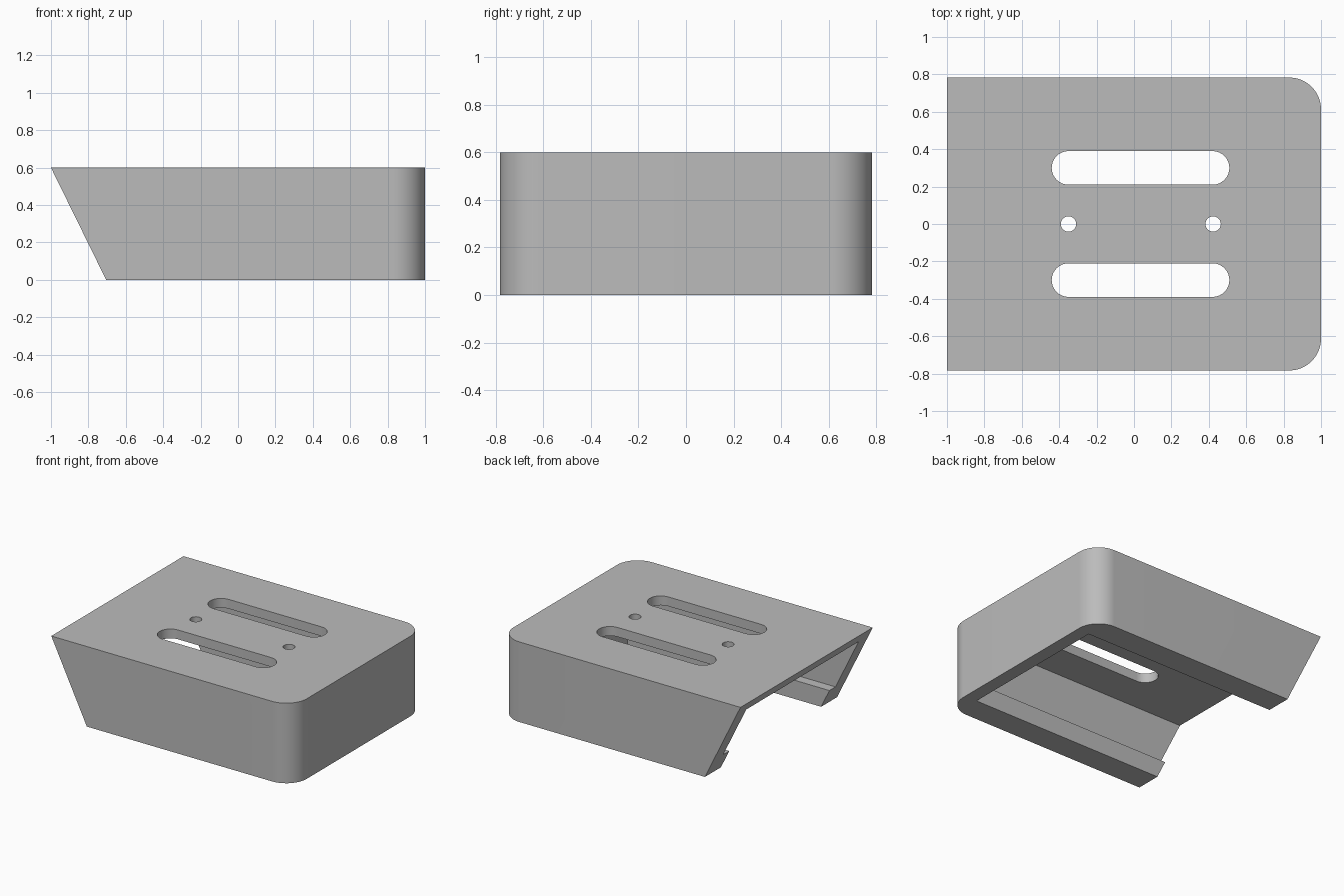
import bpy, bmesh, math
from mathutils import Vector

if "Cube" in bpy.data.objects:
    bpy.data.objects.remove(bpy.data.objects["Cube"], do_unlink=True)

HALF_Y, HEIGHT, SLOPE = 0.783, 0.6, 0.295
CORNER = 0.17

grey = bpy.data.materials.new("light grey")
grey.use_nodes = True
grey.diffuse_color = (0.5, 0.5, 0.5, 1)
grey.node_tree.nodes["Principled BSDF"].inputs["Base Color"].default_value = (0.5, 0.5, 0.5, 1)


def arc(cx, cy, r, start, end, steps):
    """Points on an arc, angles in degrees."""
    return [(cx + r * math.cos(math.radians(start + (end - start) * i / steps)),
             cy + r * math.sin(math.radians(start + (end - start) * i / steps)))
            for i in range(steps + 1)]


def extrude(name, points, direction):
    """Solid made by sweeping a closed flat outline along a direction."""
    bm = bmesh.new()
    face = bm.faces.new([bm.verts.new(p) for p in points])
    swept = bmesh.ops.extrude_face_region(bm, geom=[face])["geom"]
    bmesh.ops.translate(bm, vec=Vector(direction),
                        verts=[g for g in swept if isinstance(g, bmesh.types.BMVert)])
    bmesh.ops.recalc_face_normals(bm, faces=bm.faces)
    mesh = bpy.data.meshes.new(name)
    bm.to_mesh(mesh)
    bm.free()
    mesh.materials.append(grey)
    obj = bpy.data.objects.new(name, mesh)
    bpy.context.collection.objects.link(obj)
    return obj


# Outer block: two rounded corners on +x, leaning end on -x
plan = [(-1, -HALF_Y)]
plan += arc(1 - CORNER, -HALF_Y + CORNER, CORNER, -90, 0, 16)
plan += arc(1 - CORNER, HALF_Y - CORNER, CORNER, 0, 90, 16)
plan += [(-1, HALF_Y)]
cover = extrude("cover_shell", [(x, y, 0) for x, y in plan], (0, 0, HEIGHT))
for v in cover.data.vertices:
    if v.co.x < -0.9 and v.co.z < 0.01:
        v.co.x += SLOPE

# Cavity: open below and at -x, narrower between the two bottom lips
WALL_Y, LIP_Y, LIP_TOP, CEILING = 0.665, 0.593, 0.14, 0.53
side = [(LIP_Y, -0.2), (LIP_Y, LIP_TOP), (WALL_Y, LIP_TOP), (WALL_Y, CEILING)]
section = side + [(-y, z) for y, z in reversed(side)]
cutters = [extrude("cavity_cutter", [(-1.5, y, z) for y, z in section], (2.4, 0, 0))]

# Long slots and screw holes through the top
for y in (-0.3, 0.3):
    outline = arc(0.42, y, 0.09, -90, 90, 16) + arc(-0.35, y, 0.09, 90, 270, 16)
    cutters.append(extrude("slot_cutter", [(a, b, 0.4) for a, b in outline], (0, 0, 0.4)))
for x in (-0.35, 0.423):
    outline = arc(x, 0, 0.041, 0, 360, 24)[:-1]
    cutters.append(extrude("hole_cutter", [(a, b, 0.4) for a, b in outline], (0, 0, 0.4)))

for cutter in cutters:
    cutter.hide_render = True
    mod = cover.modifiers.new("cut", "BOOLEAN")
    mod.operation = "DIFFERENCE"
    mod.solver = "EXACT"
    mod.object = cutter

# Apply the cuts and drop the cutters
bpy.ops.object.select_all(action="DESELECT")
bpy.context.view_layer.objects.active = cover
cover.select_set(True)
for mod in list(cover.modifiers):
    bpy.ops.object.modifier_apply(modifier=mod.name)
for cutter in cutters:
    bpy.data.objects.remove(cutter, do_unlink=True)
bpy.ops.object.shade_smooth_by_angle(angle=math.radians(30))
